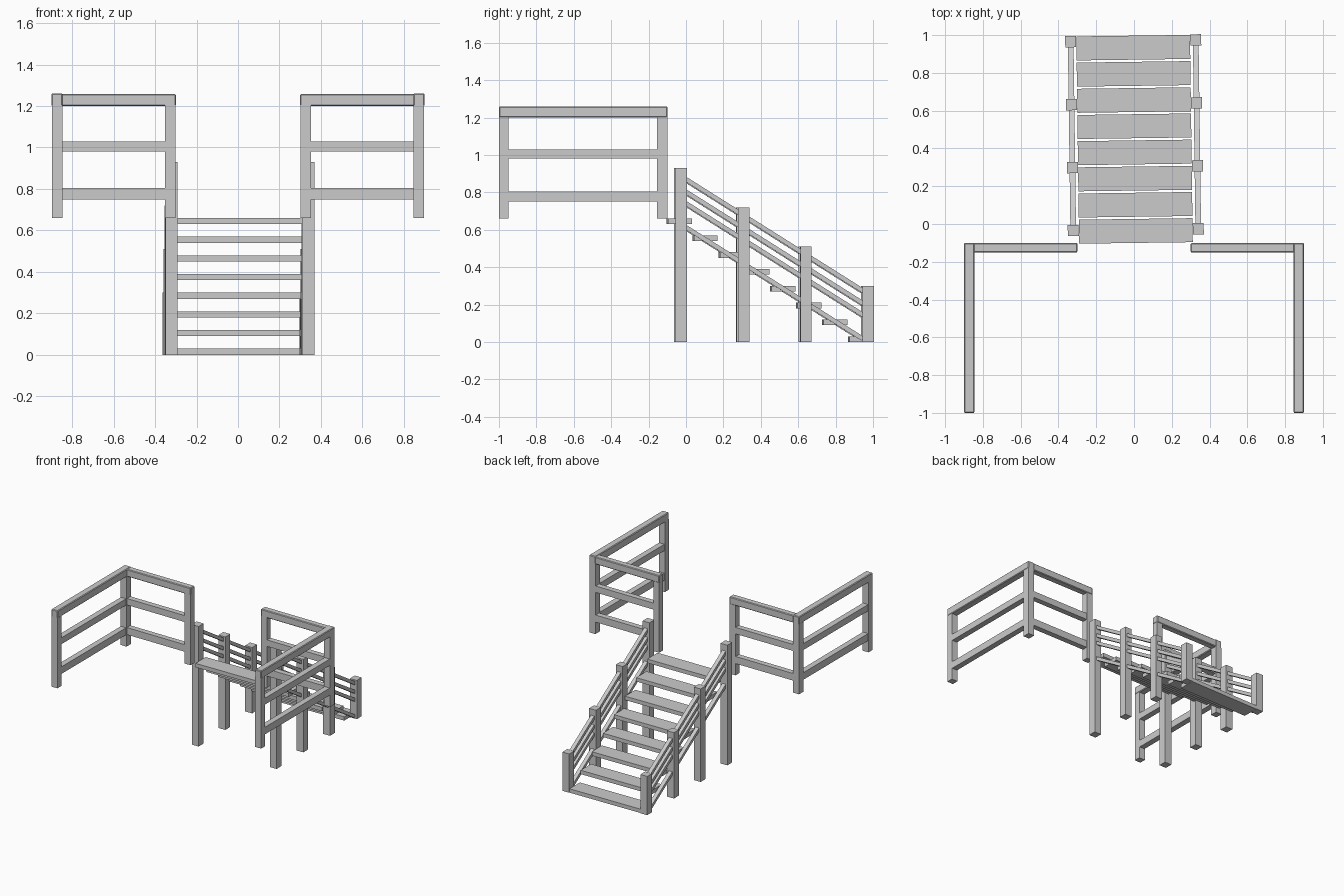
import bpy, math
from mathutils import Matrix, Vector

if "Cube" in bpy.data.objects:
    bpy.data.objects.remove(bpy.data.objects["Cube"])


def box(name, lo, hi, bevel=0.0, matrix=None):
    """Axis-aligned box between two corners, optionally placed by a matrix."""
    lo, hi = Vector(lo), Vector(hi)
    bpy.ops.mesh.primitive_cube_add(size=1)
    ob = bpy.context.object
    ob.name = name
    fit = Matrix.Translation((lo + hi) / 2) @ Matrix.Diagonal((*(hi - lo), 1))
    ob.data.transform(fit)
    if matrix is not None:
        ob.data.transform(matrix)
    if bevel:
        mod = ob.modifiers.new("soft_edge", "BEVEL")
        mod.width = bevel
        mod.segments = 1
    return ob


def mirrored_x(name, side, x0, x1, y0, y1, z0, z1, **kw):
    xs = sorted((side * x0, side * x1))
    return box(name, (xs[0], y0, z0), (xs[1], y1, z1), **kw)


# Platform railings, one L-shaped pair on each side
for side, tag in ((-1, "left"), (1, "right")):
    # side run: two posts under a full-length top rail
    for y0, y1 in ((-1.0, -0.95), (-0.155, -0.10)):
        mirrored_x(f"{tag}_side_post", side, 0.847, 0.898, y0, y1, 0.66, 1.205)
    mirrored_x(f"{tag}_side_top_rail", side, 0.845, 0.90, -1.0, -0.10, 1.20, 1.26, bevel=0.005)
    for z0, z1 in ((0.75, 0.805), (0.98, 1.03)):
        mirrored_x(f"{tag}_side_rail", side, 0.85, 0.895, -0.955, -0.15, z0, z1)
    # back run: inner post at the stair opening
    mirrored_x(f"{tag}_gate_post", side, 0.302, 0.352, -0.15, -0.103, 0.66, 1.205)
    mirrored_x(f"{tag}_back_top_rail", side, 0.30, 0.85, -0.15, -0.10, 1.20, 1.257, bevel=0.005)
    for z0, z1 in ((0.75, 0.805), (0.98, 1.03)):
        mirrored_x(f"{tag}_back_rail", side, 0.35, 0.85, -0.148, -0.105, z0, z1)

# The whole staircase is turned very slightly about the vertical
pivot = Vector((0.0, 0.47, 0))
turn = (Matrix.Translation(pivot + Vector((0.0025, 0, 0)))
        @ Matrix.Rotation(0.0135, 4, "Z") @ Matrix.Translation(-pivot))

# Treads
for i in range(8):
    y, z = 0.87 - i * 0.1386, i * 0.09
    box("tread", (-0.301, y, z), (0.301, y + 0.127, z + 0.03), matrix=turn)

# Stair posts and sloping rails
SLOPE = 0.63


def sloped_rail(name, x, z_at_zero, y0, y1):
    a = Vector((x, y0, z_at_zero - SLOPE * y0))
    b = Vector((x, y1, z_at_zero - SLOPE * y1))
    length = (b - a).length
    place = (Matrix.Translation((a + b) / 2)
             @ Matrix.Rotation(-math.atan(SLOPE), 4, "X"))
    box(name, (-0.015, -length / 2, -0.012), (0.015, length / 2, 0.012),
        matrix=turn @ place)


for side, tag in ((-1, "left"), (1, "right")):
    x = side * 0.331
    for i in range(4):
        y = -0.03 + i / 3
        box(f"{tag}_stair_post", (x - 0.029, y - 0.03, 0),
            (x + 0.029, y + 0.03, 0.93 - 0.21 * i), matrix=turn)
    for z in (0.867, 0.80, 0.738):
        sloped_rail(f"{tag}_stair_rail", x, z, -0.03, 0.96)
    sloped_rail(f"{tag}_stringer", x, 0.61, -0.03, 0.94)
